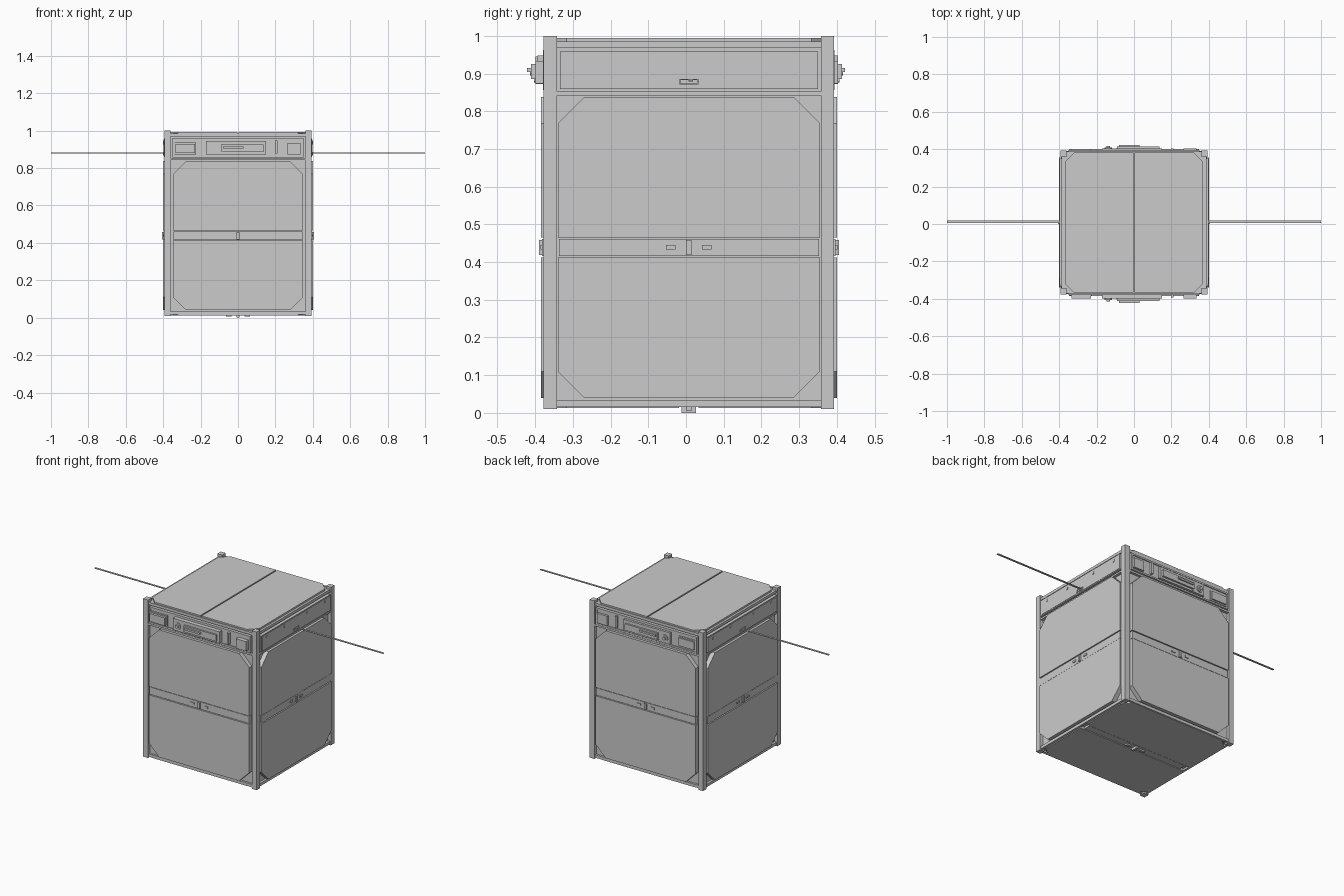
import bpy, bmesh, math
from mathutils import Vector

if "Cube" in bpy.data.objects:
    bpy.data.objects.remove(bpy.data.objects["Cube"])

CY = 0.0075                      # body centre in y
RX, RY = 0.393, 0.385            # outer half sizes of the rails

# face frames: (origin, u axis, v axis, outward normal)
X, Y, Z = Vector((1, 0, 0)), Vector((0, 1, 0)), Vector((0, 0, 1))
O = Vector((0, CY, 0))
FACES = {
    "front": (O - Y * RY, X, Z, -Y),
    "back": (O + Y * RY, X, Z, Y),
    "right": (O + X * RX, Y, Z, X),
    "left": (O - X * RX, Y, Z, -X),
    "top": (O + Z, X, Y, Z),
    "bottom": (O + Z * 0.01, Y, X, -Z),
}


def slab(name, face, pts, n0, n1):
    """Extrude a 2D outline on a body face from depth n0 to n1 (0 = rail surface)."""
    o, u, v, n = FACES[face]
    bm = bmesh.new()
    lo, hi = [[bm.verts.new(o + u * a + v * b + n * d) for a, b in pts] for d in (n0, n1)]
    bm.faces.new(lo)
    bm.faces.new(hi)
    for i in range(len(pts)):
        j = (i + 1) % len(pts)
        bm.faces.new((lo[i], lo[j], hi[j], hi[i]))
    bmesh.ops.recalc_face_normals(bm, faces=bm.faces)
    me = bpy.data.meshes.new(name)
    bm.to_mesh(me)
    bm.free()
    ob = bpy.data.objects.new(f"{face}_{name}", me)
    bpy.context.collection.objects.link(ob)
    return ob


def rect(u0, u1, v0, v1):
    return [(u0, v0), (u1, v0), (u1, v1), (u0, v1)]


def disc(u, v, r, n=20):
    return [(u + r * math.cos(2 * math.pi * i / n), v + r * math.sin(2 * math.pi * i / n)) for i in range(n)]


def half_panel(w, v_in, v_out, c):
    """Half panel with its two outer corners cut off."""
    s = 1 if v_out > v_in else -1
    return [(-w, v_in), (w, v_in), (w, v_out - s * c), (w - c, v_out), (c - w, v_out), (-w, v_out - s * c)]


def ring(name, face, u0, u1, v0, v1, t, n0, n1):
    """Rectangular frame made of four bars."""
    for i, r in enumerate((rect(u0, u1, v0, v0 + t), rect(u0, u1, v1 - t, v1),
                           rect(u0, u0 + t, v0 + t, v1 - t), rect(u1 - t, u1, v0 + t, v1 - t))):
        slab(f"{name}_{i}", face, r, n0, n1)


# core box and four corner rails
slab("core_body", "top", rect(-0.373, 0.373, -0.366, 0.366), -0.972, -0.018)
for sx in (-1, 1):
    for sy in (-1, 1):
        slab("corner_rail", "top", rect(sx * 0.36, sx * RX, sy * 0.35, sy * RY), -0.99, 0)

# side walls: panels, centre strip, cross bars
for f in ("front", "back", "right", "left"):
    w = 0.36 if f in ("front", "back") else 0.35
    slab("upper_panel", f, half_panel(0.3475, 0.465, 0.838, 0.07), -0.02, 0.0075)
    slab("lower_panel", f, half_panel(0.3475, 0.412, 0.04, 0.07), -0.02, 0.0075)
    slab("centre_strip", f, rect(-0.345, 0.345, 0.416, 0.461), -0.02, 0.004)
    slab("strip_latch", f, rect(-0.007, 0.007, 0.419, 0.458), 0, 0.0127)
    for s in (-1, 1):
        slab("strip_tab", f, rect(s * 0.035, s * 0.06, 0.433, 0.445), 0, 0.009)
    slab("middle_bar", f, rect(-w, w, 0.842, 0.853), -0.02, -0.003)
    slab("top_bar", f, rect(-w, w, 0.968, 0.985), -0.02, -0.006)
    slab("bottom_bar", f, rect(-w, w, 0.016, 0.034), -0.02, -0.006)

# antenna bays on the two sides
for f in ("right", "left"):
    ring("bay_frame", f, -0.342, 0.342, 0.859, 0.959, 0.009, -0.02, 0.002)
    slab("bay_cover", f, rect(-0.332, 0.342, 0.865, 0.953), -0.02, 0.004)
    for u in (-0.288, -0.112, 0.113, 0.29):
        slab("cover_screw", f, disc(u, 0.935, 0.009), 0, 0.007)
    ring("antenna_slot", f, -0.025, 0.025, 0.871, 0.886, 0.003, 0, 0.008)
    slab("antenna_rod", f, rect(-0.001, 0.011, 0.879, 0.883), -0.02, 1 - RX)

# instrument bays on front and back; the front set stands a little further out
for f, e in (("front", 0.012), ("back", 0)):
    ring("instrument_frame", f, -0.35, 0.35, 0.857, 0.962, 0.01, -0.02, 0.002)
    slab("instrument_plate", f, rect(-0.34, 0.34, 0.867, 0.952), -0.02, -0.004)
    slab("wide_sensor_base", f, rect(-0.345, -0.225, 0.872, 0.938), -0.01, e * 0.5)
    slab("wide_sensor", f, rect(-0.335, -0.23, 0.88, 0.93), -0.01, 0.008 + e)
    slab("centre_module", f, rect(-0.17, 0.15, 0.872, 0.945), -0.01, 0.01 + e)
    slab("centre_block", f, rect(-0.09, 0.135, 0.885, 0.925), 0, 0.021 + e)
    slab("centre_ridge", f, rect(-0.08, 0.03, 0.904, 0.915), 0, 0.029 + e * 1.3)
    slab("dial_base", f, disc(-0.137, 0.905, 0.02), 0, 0.016 + e)
    slab("dial", f, disc(-0.137, 0.905, 0.01), 0, 0.024 + e)
    slab("small_button", f, disc(-0.088, 0.882, 0.006), 0, 0.014 + e)
    slab("vertical_bar", f, rect(0.198, 0.211, 0.878, 0.948), -0.01, 0.01 + e * 0.5)
    slab("square_sensor", f, rect(0.265, 0.335, 0.873, 0.933), -0.01, 0.01 + e)

# top: two panels split by a seam along y
for s in (-1, 1):
    pts = half_panel(0.375, s * 0.004, s * 0.37, 0.05)
    slab("panel", "top", [(v, u) for u, v in pts], -0.02, -0.006)

# bottom: two panels and a strip along x with a connector
for s in (-1, 1):
    pts = half_panel(0.37, s * 0.026, s * 0.375, 0.05)
    slab("panel", "bottom", [(v, u) for u, v in pts], -0.02, -0.003)
slab("centre_strip", "bottom", rect(-0.022, 0.022, -0.345, 0.345), -0.02, -0.005)
slab("strip_latch", "bottom", rect(-0.019, 0.019, -0.007, 0.007), -0.01, 0.01)
for s in (-1, 1):
    slab("strip_tab", "bottom", rect(-0.008, 0.008, s * 0.035, s * 0.065), -0.01, 0.004)
